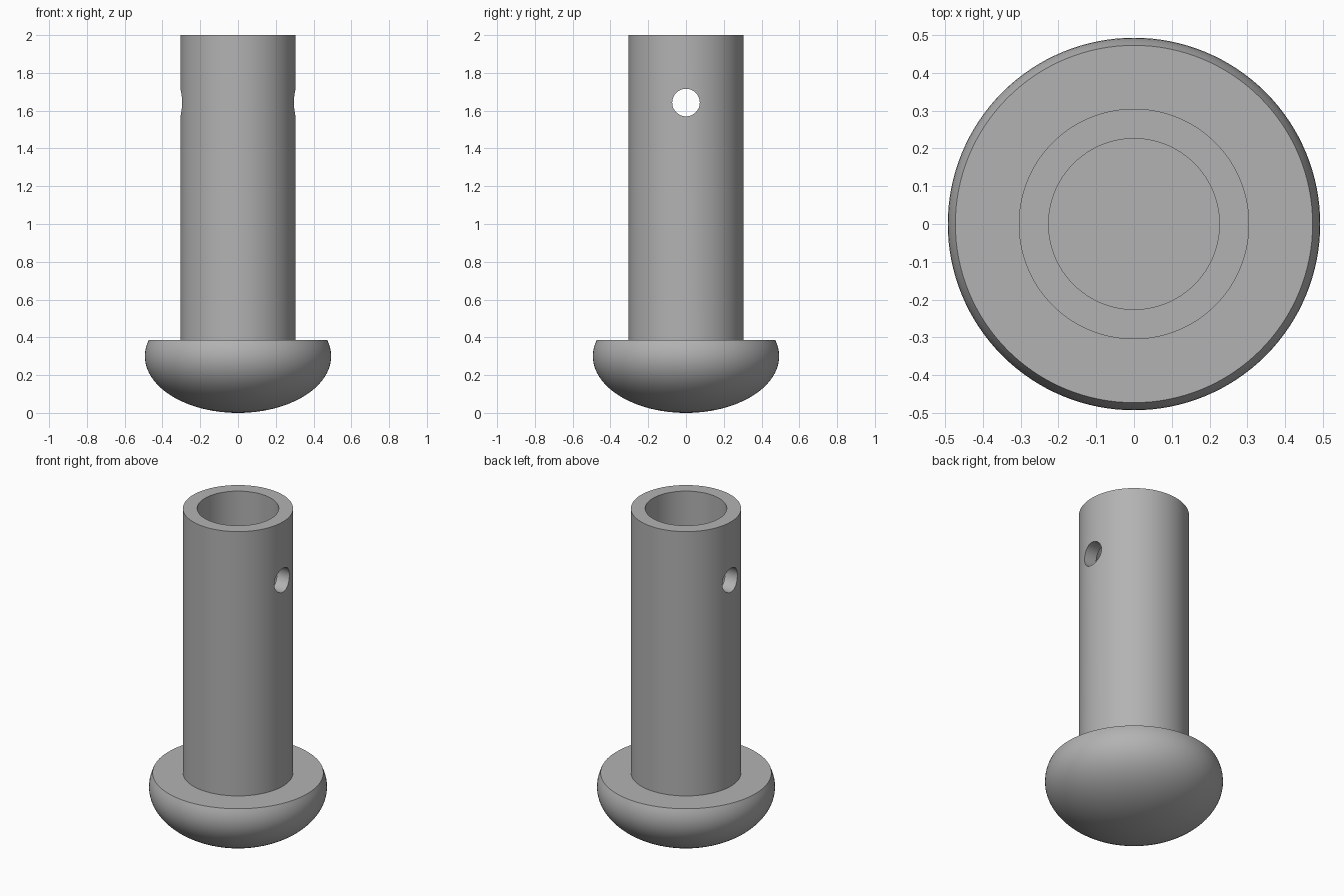
import bpy, bmesh, math

if "Cube" in bpy.data.objects:
    bpy.data.objects.remove(bpy.data.objects["Cube"])

SEGMENTS = 128
HEAD_TOP, TOTAL = 0.385, 2.0
HEAD_R, HEAD_MID = 0.493, 0.30     # widest radius and its height
SHAFT_R, BORE_R = 0.305, 0.226
HOLE_R, HOLE_Z = 0.073, 1.643

metal = bpy.data.materials.new("grey metal")
metal.diffuse_color = (0.45, 0.45, 0.45, 1)
metal.use_nodes = True
metal.node_tree.nodes["Principled BSDF"].inputs["Base Color"].default_value = metal.diffuse_color

# Profile: domed head, flat shoulder, shaft, blind bore
end = math.asin((HEAD_TOP - HEAD_MID) / HEAD_MID)
steps = 28
profile = []
for i in range(steps + 1):
    a = -math.pi / 2 + (end + math.pi / 2) * i / steps
    profile.append((HEAD_R * math.cos(a) if i else 0, HEAD_MID + HEAD_MID * math.sin(a)))
profile += [(SHAFT_R, HEAD_TOP), (SHAFT_R, TOTAL), (BORE_R, TOTAL),
            (BORE_R, HEAD_TOP), (0, HEAD_TOP)]

# Revolve the profile into one solid pin
bm = bmesh.new()
verts = [bm.verts.new((r, 0, z)) for r, z in profile]
edges = [bm.edges.new(pair) for pair in zip(verts, verts[1:])]
bmesh.ops.spin(bm, geom=verts + edges, cent=(0, 0, 0), axis=(0, 0, 1),
               angle=math.tau, steps=SEGMENTS)
bmesh.ops.remove_doubles(bm, verts=bm.verts, dist=0.0001)
bmesh.ops.recalc_face_normals(bm, faces=bm.faces)
mesh = bpy.data.meshes.new("pin")
bm.to_mesh(mesh)
bm.free()
mesh.materials.append(metal)
pin = bpy.data.objects.new("pin", mesh)
bpy.context.collection.objects.link(pin)

# Cross hole through both walls, along x
bpy.ops.mesh.primitive_cylinder_add(vertices=48, radius=HOLE_R, depth=1.0,
                                    location=(0, 0, HOLE_Z), rotation=(0, math.pi / 2, 0))
cutter = bpy.context.object
cutter.name = "cross_hole_cutter"
cutter.data.materials.append(metal)
cutter.hide_render = True

cut = pin.modifiers.new("cross hole", 'BOOLEAN')
cut.operation = 'DIFFERENCE'
cut.solver = 'EXACT'
cut.object = cutter

bpy.ops.object.select_all(action='DESELECT')
pin.select_set(True)
bpy.context.view_layer.objects.active = pin
bpy.ops.object.modifier_apply(modifier=cut.name)
bpy.data.objects.remove(cutter)
bpy.ops.object.shade_smooth_by_angle(angle=math.radians(30))
